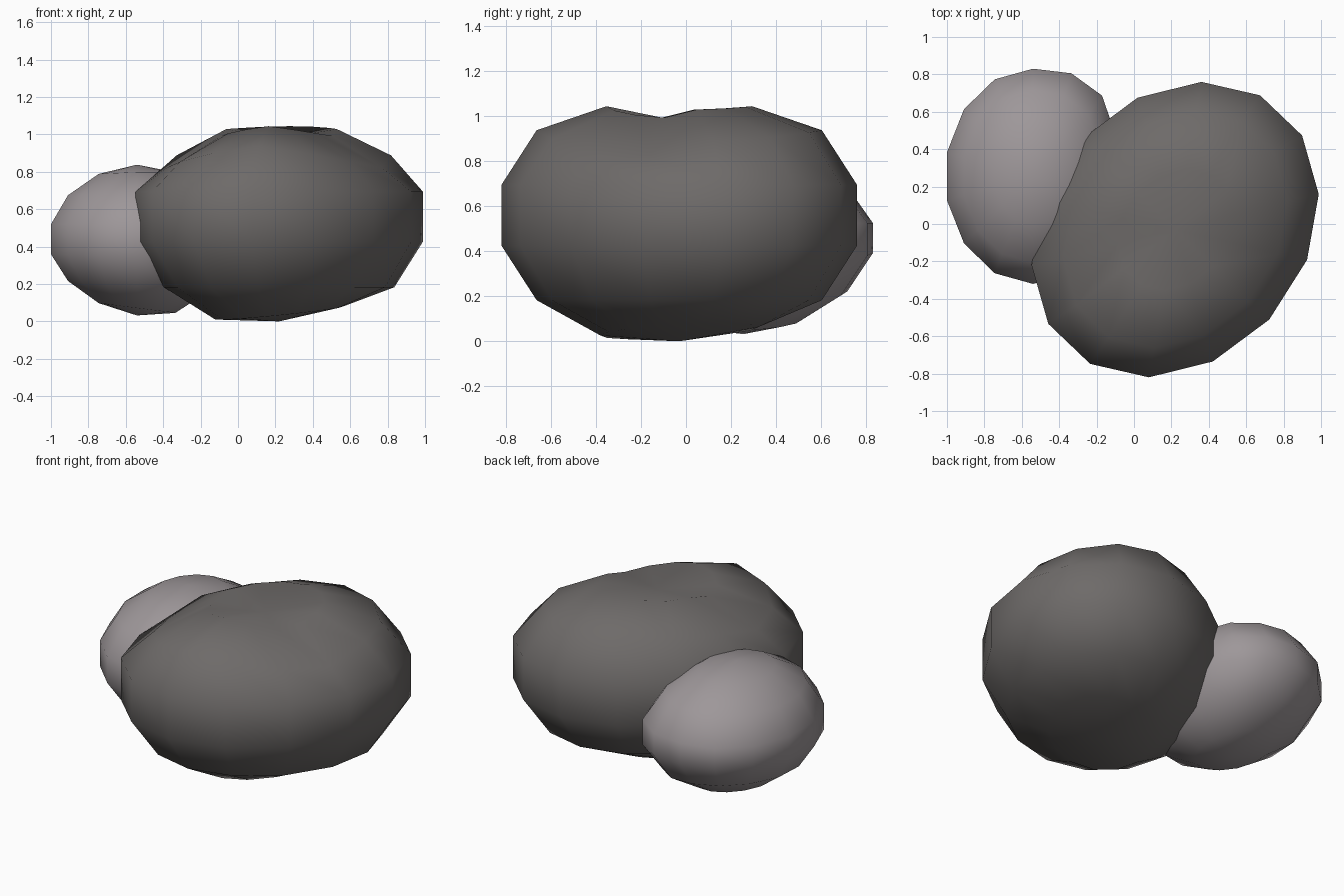
import bpy
import bmesh
from mathutils import Matrix, Vector

old = bpy.data.objects.get("Cube")
if old:
    bpy.data.objects.remove(old, do_unlink=True)


def material(name, colour):
    mat = bpy.data.materials.new(name)
    mat.use_nodes = True
    mat.diffuse_color = (*colour, 1)
    bsdf = next(n for n in mat.node_tree.nodes if n.type == "BSDF_PRINCIPLED")
    bsdf.inputs["Base Color"].default_value = (*colour, 1)
    bsdf.inputs["Roughness"].default_value = 0.9
    return mat


def boulder(name, mat, centre, axes, sculpt):
    """Coarse smooth sphere, sculpted in unit space and then stretched."""
    bm = bmesh.new()
    bmesh.ops.create_uvsphere(bm, u_segments=14, v_segments=7, radius=1)
    stretch = Matrix(axes).transposed()
    for v in bm.verts:
        sculpt(v.co)
        v.co = stretch @ v.co + Vector(centre)
    mesh = bpy.data.meshes.new(name)
    bm.to_mesh(mesh)
    bm.free()
    mesh.materials.append(mat)
    mesh.shade_smooth()
    obj = bpy.data.objects.new(name, mesh)
    bpy.context.collection.objects.link(obj)
    return obj


def wear_large(p):
    # Top: dented pole, narrowed shoulders that drop to the sides and front
    if p.z > 0.95:
        p.z = 0.69
    elif p.z > 0.5:
        drop = 0.14 * p.x ** 2
        if p.y < 0:
            drop += 0.14 * abs(p.x)
        if p.z > 0.8:
            p.z = 0.8
            p.x *= 0.9
            p.y *= 0.92
        else:
            p.x *= 0.97
        p.z -= drop
    # Underside: worn and slightly tilted
    elif p.z < -0.95:
        p.z = -0.925
    elif p.z < -0.8:
        p.z += 0.05 + 0.12 * p.x + 0.07 * p.y


def wear_small(p):
    # Underside deeper towards the large stone and raised at the back
    if p.z < 0:
        p.z *= 1 + 0.17 * p.x
        p.z += 0.12 * max(0, p.y)
    else:
        p.z *= 1 + 0.06 * min(0, p.x)
    # Fuller back corner
    if p.y > 0 and p.x > 0:
        p.y *= 1 + 0.35 * p.x ** 2


# Large dark stone
boulder("large_stone", material("dark warm grey", (0.155, 0.145, 0.141)),
        (0.22, -0.03, 0.56),
        ((0.775, 0.015, 0), (0.144, 0.81, 0), (0, 0, 0.605)), wear_large)

# Small pale stone leaning against its back right side
boulder("small_stone", material("pale mauve grey", (0.34, 0.31, 0.32)),
        (-0.54, 0.255, 0.435),
        ((0.484, 0, 0), (0, 0.59, 0), (0, 0, 0.403)), wear_small)
